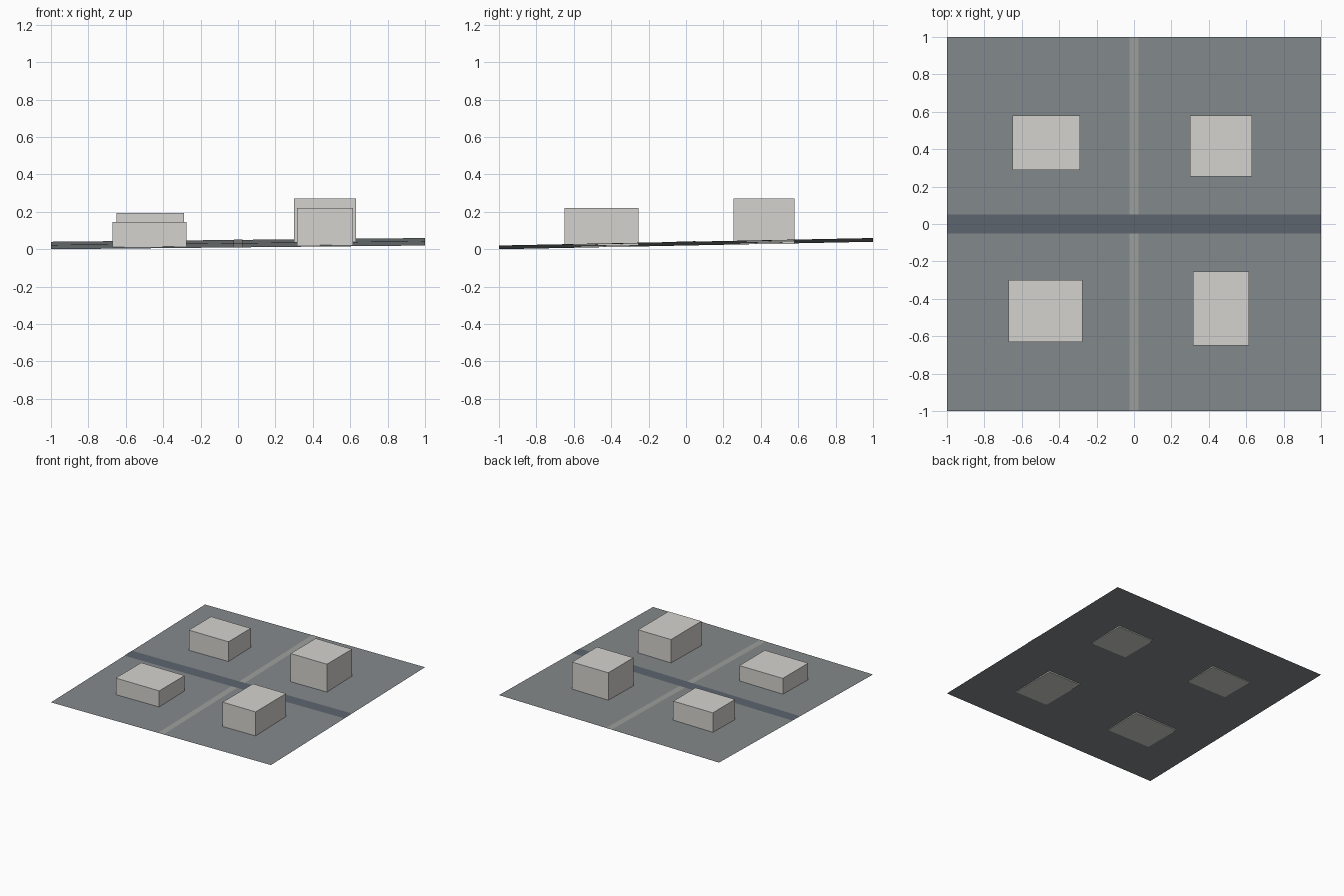
import bpy
import bmesh

if "Cube" in bpy.data.objects:
    bpy.data.objects.remove(bpy.data.objects["Cube"])


def ground_z(x, y):
    return 0.03 + 0.01 * x + 0.02 * y


def material(name, rgb):
    m = bpy.data.materials.new(name)
    m.diffuse_color = (*rgb, 1)
    m.use_nodes = True
    m.node_tree.nodes["Principled BSDF"].inputs["Base Color"].default_value = m.diffuse_color
    return m


def add_object(name, bm, mat):
    mesh = bpy.data.meshes.new(name)
    bm.to_mesh(mesh)
    bm.free()
    mesh.materials.append(mat)
    obj = bpy.data.objects.new(name, mesh)
    bpy.context.collection.objects.link(obj)


def sheet(name, half_x, half_y, lift, mat):
    # flat strip draped over the gentle slope
    bm = bmesh.new()
    bmesh.ops.create_grid(bm, x_segments=1, y_segments=1, size=1)
    for v in bm.verts:
        x, y = v.co.x * half_x, v.co.y * half_y
        v.co = (x, y, ground_z(x, y) + lift)
    add_object(name, bm, mat)


def building(name, x0, x1, y0, y1, top, mat):
    # box whose level base meets the lowest ground corner
    base = ground_z(x0, y0)
    bm = bmesh.new()
    bmesh.ops.create_cube(bm, size=1)
    for v in bm.verts:
        v.co = (x1 if v.co.x > 0 else x0,
                y1 if v.co.y > 0 else y0,
                top if v.co.z > 0 else base)
    add_object(name, bm, mat)


terrain_mat = material("terrain_grey", (0.23, 0.25, 0.26))
road_mat = material("road_dark", (0.11, 0.13, 0.16))
path_mat = material("path_light", (0.34, 0.35, 0.33))
wall_mat = material("building_stone", (0.66, 0.65, 0.62))

# sloping site with a road crossing over a footpath
sheet("terrain", 1, 1, 0, terrain_mat)
sheet("footpath", 0.025, 1, 0.001, path_mat)
sheet("road", 1, 0.05, 0.002, road_mat)

# one building block per quarter
building("building_back_left", -0.65, -0.29, 0.29, 0.58, 0.195, wall_mat)
building("building_back_right", 0.30, 0.63, 0.255, 0.58, 0.27, wall_mat)
building("building_front_left", -0.67, -0.275, -0.63, -0.30, 0.147, wall_mat)
building("building_front_right", 0.315, 0.615, -0.65, -0.255, 0.22, wall_mat)
